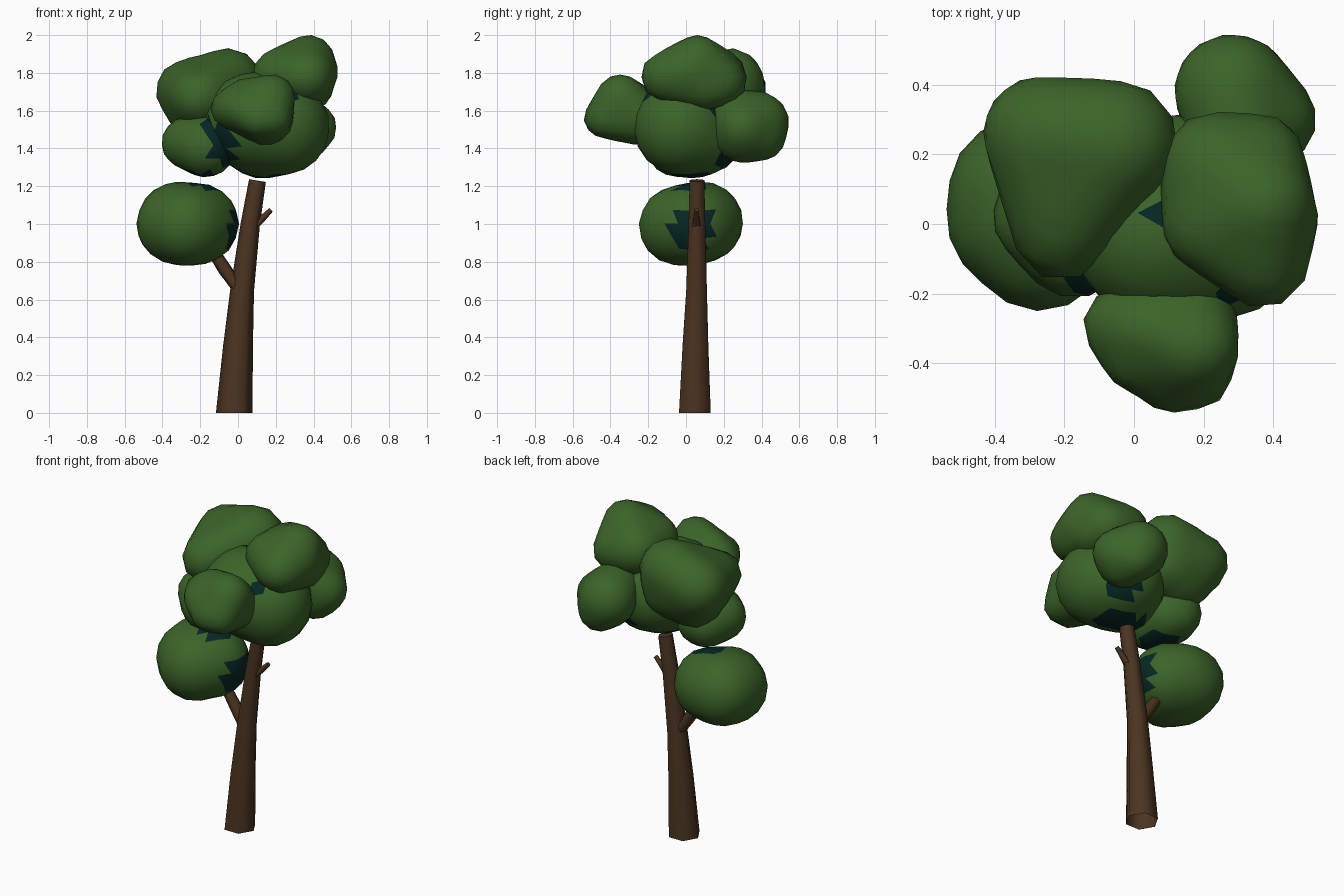
import bpy, bmesh, math
from mathutils import Vector
from mathutils.bvhtree import BVHTree

if "Cube" in bpy.data.objects:
    bpy.data.objects.remove(bpy.data.objects["Cube"])


def make_material(name, color):
    mat = bpy.data.materials.new(name)
    mat.use_nodes = True
    mat.diffuse_color = (*color, 1)
    for node in mat.node_tree.nodes:
        if node.type == "BSDF_PRINCIPLED":
            node.inputs["Base Color"].default_value = (*color, 1)
            node.inputs["Roughness"].default_value = 0.9
    return mat


bark = make_material("bark brown", (0.07, 0.034, 0.015))
leaf = make_material("leaf green", (0.044, 0.127, 0.022))
shade = make_material("deep teal green", (0.002, 0.02, 0.018))


def add_object(name, bm, materials, angle):
    mesh = bpy.data.meshes.new(name)
    bm.to_mesh(mesh)
    bm.free()
    obj = bpy.data.objects.new(name, mesh)
    bpy.context.collection.objects.link(obj)
    for mat in materials:
        mesh.materials.append(mat)
    bpy.ops.object.select_all(action="DESELECT")
    obj.select_set(True)
    bpy.context.view_layer.objects.active = obj
    bpy.ops.object.shade_smooth_by_angle(angle=math.radians(angle))


def limb(name, path):
    """Six-sided tapered tube along (x, y, z, radius) stations, open below."""
    bm = bmesh.new()
    points = [Vector(p[:3]) for p in path]
    last = len(path) - 1
    rings = []
    for i, station in enumerate(path):
        along = points[min(i + 1, last)] - points[max(i - 1, 0)]
        turn = Vector((0, 0, 1)).rotation_difference(along)
        ring = []
        for k in range(6):
            a = math.tau * k / 6
            offset = Vector((math.cos(a), math.sin(a), 0)) * station[3]
            ring.append(bm.verts.new(points[i] + turn @ offset))
        rings.append(ring)
    # Rest the lowest ring level
    for v in rings[0]:
        v.co.z = points[0].z
    for low, high in zip(rings, rings[1:]):
        for k in range(6):
            n = (k + 1) % 6
            bm.faces.new((low[k], low[n], high[n], high[k]))
    bm.faces.new(rings[-1])
    add_object(name, bm, [bark], 75)


def clump(name, balls, spots=()):
    """Leaf mass: an even ball stretched onto the hull of several balls.
    Faces inside the spots take the deep colour."""
    hull = bmesh.new()
    for x, y, z, r in balls:
        made = bmesh.ops.create_icosphere(hull, subdivisions=3, radius=r)
        bmesh.ops.translate(hull, verts=made["verts"], vec=(x, y, z))
    bmesh.ops.convex_hull(hull, input=hull.verts[:])
    tree = BVHTree.FromBMesh(hull)
    hull.free()
    center = sum((Vector(b[:3]) for b in balls), Vector()) / len(balls)
    bm = bmesh.new()
    bmesh.ops.create_icosphere(bm, subdivisions=3, radius=1)
    for v in bm.verts:
        d = v.co.normalized()
        # Cast inward so the outermost skin is the one found
        v.co = tree.ray_cast(center + d * 2, -d)[0]
    for face in bm.faces:
        middle = face.calc_center_median()
        if any((middle - Vector(s[:3])).length < s[3] for s in spots):
            face.material_index = 1
    add_object(name, bm, [leaf, shade], 80)


# Trunk and branches
limb("trunk", [(-.02, .047, 0, .097), (0, .05, .35, .079), (.022, .056, .65, .063),
               (.065, .058, 1, .051), (.103, .058, 1.23, .045)])
limb("lower_branch", [(.02, .055, .63, .045), (-.07, .06, .76, .036),
                      (-.16, .06, .9, .03)])
limb("upper_twig", [(.09, .055, .985, .026), (.13, .055, 1.03, .018),
                    (.175, .055, 1.075, .013)])

# Leaf masses
clump("low_leaves",
      [(-.32, .02, 1, .219), (-.21, .05, 1, .217), (-.27, -.04, .99, .212),
       (-.27, .09, 1.01, .212), (-.32, .09, 1.01, .215)],
      [(-.18, .03, 1.23, .09), (-.01, .02, .97, .115), (-.01, .1, 1, .06)])
clump("core_leaves",
      [(.13, .03, 1.45, .212), (.24, -.03, 1.51, .25), (.08, -.02, 1.54, .268),
       (.15, .08, 1.5, .24), (.2, .1, 1.46, .2)],
      [(.05, .04, 1.24, .11), (.17, .05, 1.23, .12), (.29, .25, 1.36, .105),
       (-.13, -.15, 1.42, .13), (.1, .05, 1.81, .06), (.36, .17, 1.66, .08),
       (.28, -.2, 1.69, .06)])
clump("upper_right_leaves",
      [(-.27, .26, 1.705, .168), (-.05, .235, 1.755, .178), (-.21, -.03, 1.67, .135),
       (-.19, .19, 1.6, .18), (-.06, .22, 1.63, .175)])
clump("upper_left_leaves",
      [(.375, .06, 1.865, .137), (.41, .01, 1.81, .122), (.23, .17, 1.78, .152),
       (.36, .19, 1.75, .13), (.37, -.11, 1.78, .132), (.39, .1, 1.72, .115),
       (.3, .05, 1.73, .14), (.21, 0, 1.79, .135)],
      [(.25, .2, 1.62, .09)])
clump("front_leaves",
      [(.18, -.35, 1.67, .124), (-.04, -.29, 1.61, .108), (.11, -.44, 1.56, .103),
       (.18, -.43, 1.56, .103), (0, -.38, 1.61, .095), (.03, -.3, 1.66, .108),
       (.15, -.25, 1.56, .145)])
clump("side_leaves",
      [(-.27, .02, 1.43, .137), (-.17, -.05, 1.41, .164), (-.18, .08, 1.41, .157),
       (-.22, .11, 1.42, .15)],
      [(-.2, -.01, 1.25, .12), (-.04, -.12, 1.42, .13), (-.13, -.17, 1.53, .05)])
clump("back_leaves",
      [(.28, .38, 1.535, .168), (.39, .3, 1.51, .134), (.3, .27, 1.57, .145),
       (.33, .3, 1.48, .158), (.32, .4, 1.46, .127)])
